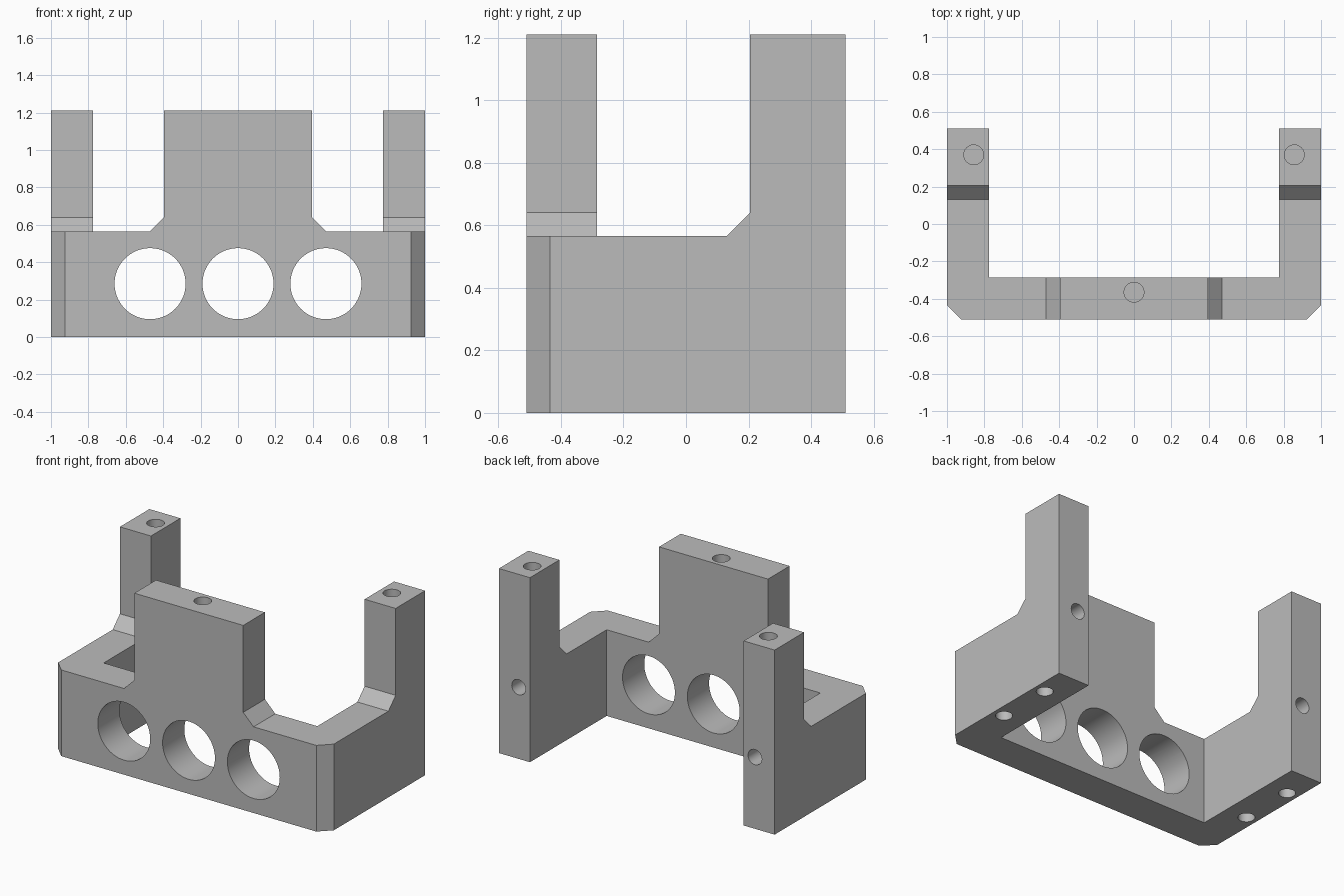
import bpy, bmesh, math
from mathutils import Vector

cube = bpy.data.objects.get("Cube")
if cube:
    bpy.data.objects.remove(cube, do_unlink=True)

HEIGHT, SHELF, CHAMFER = 1.21, 0.565, 0.075
DEPTH, WALL = 0.51, 0.225

grey = bpy.data.materials.new("plain grey")
grey.use_nodes = True
grey.diffuse_color = (0.5, 0.5, 0.5, 1)
grey.node_tree.nodes["Principled BSDF"].inputs["Base Color"].default_value = (0.5, 0.5, 0.5, 1)


def prism(name, outline, direction):
    """Extrude a flat outline of 3D points along a direction."""
    bm = bmesh.new()
    face = bm.faces.new([bm.verts.new(p) for p in outline])
    new = bmesh.ops.extrude_face_region(bm, geom=[face])["geom"]
    bmesh.ops.translate(bm, vec=direction, verts=[g for g in new if isinstance(g, bmesh.types.BMVert)])
    bmesh.ops.recalc_face_normals(bm, faces=bm.faces)
    mesh = bpy.data.meshes.new(name)
    bm.to_mesh(mesh)
    bm.free()
    mesh.materials.append(grey)
    obj = bpy.data.objects.new(name, mesh)
    bpy.context.collection.objects.link(obj)
    return obj


def cut(body, cutter):
    """Subtract the cutter, then remove it."""
    bpy.context.view_layer.objects.active = body
    mod = body.modifiers.new("cut", 'BOOLEAN')
    mod.operation, mod.solver, mod.object = 'DIFFERENCE', 'EXACT', cutter
    bpy.ops.object.modifier_apply(modifier=mod.name)
    bpy.data.objects.remove(cutter, do_unlink=True)


def drill(body, start, direction, radius, depth, sides=32):
    """Drill a round hole from a surface point inwards."""
    d = Vector(direction)
    u = d.orthogonal().normalized()
    v = d.cross(u)
    origin = Vector(start) - d * 0.05
    ring = [origin + radius * (u * math.cos(a) + v * math.sin(a))
            for a in (2 * math.pi * i / sides for i in range(sides))]
    cut(body, prism("drill", ring, d * (depth + 0.05)))


# U-shaped bracket with chamfered front corners
half = [(1, DEPTH), (1, -DEPTH + CHAMFER), (1 - CHAMFER, -DEPTH)]
inner = [(-1 + WALL, DEPTH), (-1 + WALL, -DEPTH + WALL),
         (1 - WALL, -DEPTH + WALL), (1 - WALL, DEPTH)]
plan = half + [(-x, y) for x, y in reversed(half)] + inner
bracket = prism("bracket", [(x, y, 0) for x, y in plan], (0, 0, HEIGHT))
bracket.select_set(True)

# Cut down the arms and the front wall, leaving two posts and a centre tab
for s in (-1, 1):
    arm = [(-0.7, SHELF), (0.13, SHELF), (0.205, SHELF + CHAMFER), (0.205, 1.4), (-0.7, 1.4)]
    cut(bracket, prism("arm_cutter", [(s * 0.775, y, z) for y, z in arm], (s * 0.4, 0, 0)))
    front = [(0.775, SHELF), (0.47, SHELF), (0.395, SHELF + CHAMFER), (0.395, 1.4), (0.775, 1.4)]
    cut(bracket, prism("wall_cutter", [(s * x, -0.7, z) for x, z in front], (0, 0.6, 0)))

# Three large openings through the front wall
for x in (-0.47, 0, 0.47):
    drill(bracket, (x, -DEPTH, 0.285), (0, 1, 0), 0.19, 0.3, 64)

# Screw holes: centre tab, post tops, post backs, arm undersides
drill(bracket, (0, -0.365, HEIGHT), (0, 0, -1), 0.053, 0.3)
for s in (-1, 1):
    drill(bracket, (s * 0.857, 0.37, HEIGHT), (0, 0, -1), 0.053, 0.3)
    drill(bracket, (s * 0.857, DEPTH, 0.47), (0, -1, 0), 0.05, 0.3)
    for y in (0.29, -0.08):
        drill(bracket, (s * 0.925, y, 0), (0, 0, 1), 0.05, 0.3)

# Tidy the seams and shade the bores smoothly
bm = bmesh.new()
bm.from_mesh(bracket.data)
bmesh.ops.remove_doubles(bm, verts=bm.verts, dist=0.0005)
bmesh.ops.dissolve_limit(bm, angle_limit=math.radians(1), verts=bm.verts, edges=bm.edges)
bm.to_mesh(bracket.data)
bm.free()
bpy.context.view_layer.objects.active = bracket
bpy.ops.object.shade_smooth_by_angle(angle=math.radians(30))
